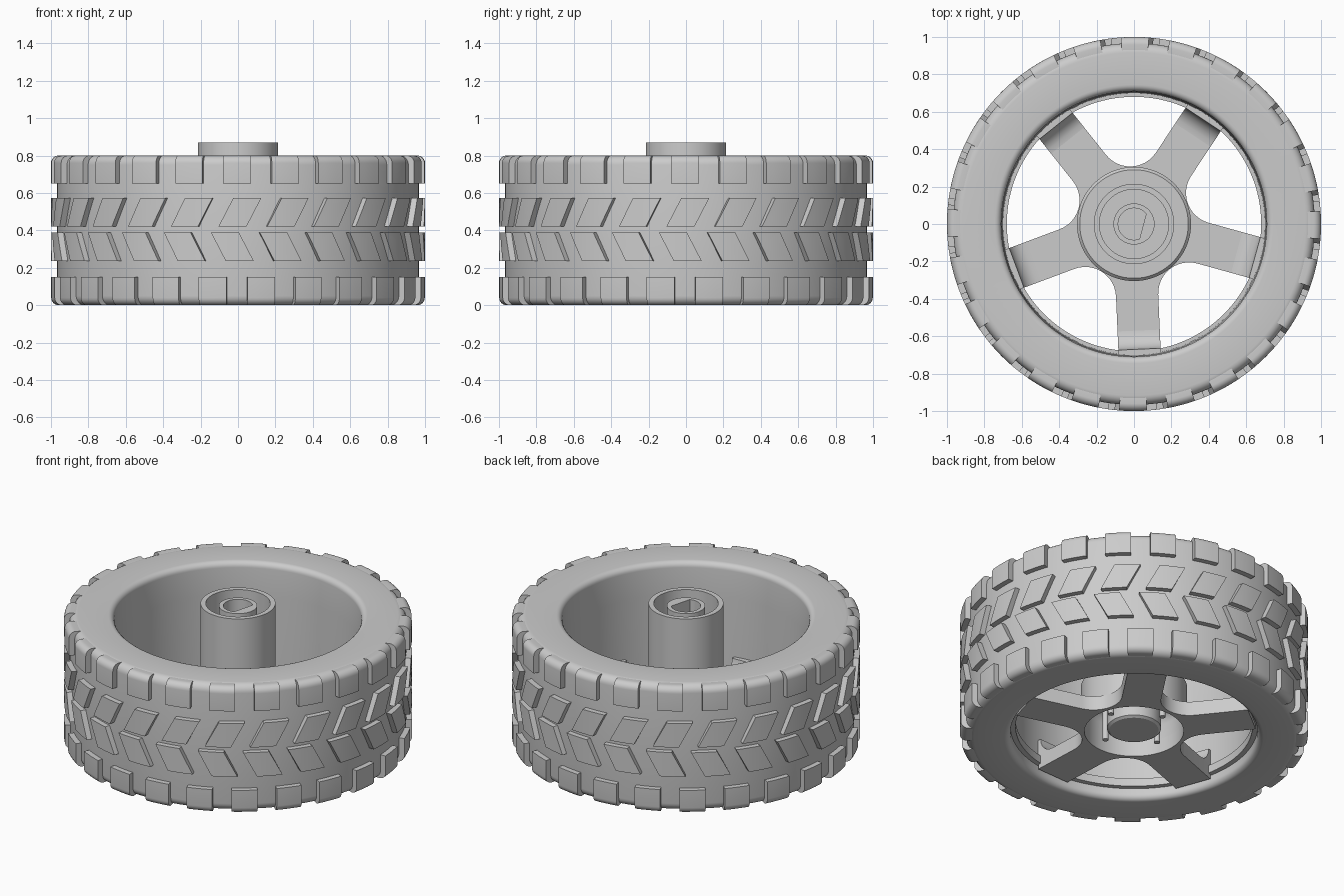
import bpy, bmesh
from math import sin, cos, pi, radians

cube = bpy.data.objects.get("Cube")
if cube:
    bpy.data.objects.remove(cube, do_unlink=True)

GREY = (0.6, 0.6, 0.6, 1)
grey = bpy.data.materials.new("light_grey")
grey.use_nodes = True
grey.diffuse_color = GREY
grey.node_tree.nodes["Principled BSDF"].inputs["Base Color"].default_value = GREY


def finish(obj):
    """Apply the colour and smooth shading with sharp edges kept."""
    obj.data.materials.clear()
    obj.data.materials.append(grey)
    bpy.ops.object.select_all(action="DESELECT")
    obj.select_set(True)
    bpy.context.view_layer.objects.active = obj
    bpy.ops.object.shade_smooth_by_angle(angle=radians(32))
    return obj


def from_bmesh(name, bm):
    bmesh.ops.remove_doubles(bm, verts=bm.verts, dist=1e-5)
    bmesh.ops.recalc_face_normals(bm, faces=bm.faces)
    mesh = bpy.data.meshes.new(name)
    bm.to_mesh(mesh)
    bm.free()
    obj = bpy.data.objects.new(name, mesh)
    bpy.context.collection.objects.link(obj)
    return finish(obj)


def lathe(name, profile, closed, steps=128):
    bm = bmesh.new()
    vs = [bm.verts.new((r, 0, z)) for r, z in profile]
    pairs = list(zip(vs, vs[1:])) + ([(vs[-1], vs[0])] if closed else [])
    edges = [bm.edges.new(p) for p in pairs]
    bmesh.ops.spin(bm, geom=vs + edges, cent=(0, 0, 0), axis=(0, 0, 1),
                   angle=2 * pi, steps=steps)
    return from_bmesh(name, bm)


def plate(name, outlines, z0, z1):
    """Flat shape with holes, extruded between two heights."""
    cu = bpy.data.curves.new(name, "CURVE")
    cu.dimensions, cu.fill_mode = "2D", "BOTH"
    cu.extrude = (z1 - z0) / 2
    for pts in outlines:
        sp = cu.splines.new("POLY")
        sp.points.add(len(pts) - 1)
        for p, (x, y) in zip(sp.points, pts):
            p.co = (x, y, 0, 1)
        sp.use_cyclic_u = True
    obj = bpy.data.objects.new(name, cu)
    bpy.context.collection.objects.link(obj)
    bpy.ops.object.select_all(action="DESELECT")
    obj.select_set(True)
    bpy.context.view_layer.objects.active = obj
    bpy.ops.object.convert(target="MESH")
    obj = bpy.context.view_layer.objects.active
    for v in obj.data.vertices:
        v.co.z += (z0 + z1) / 2
    return finish(obj)


def arc(cx, cz, r, a0, a1, n=6):
    angles = [radians(a0 + (a1 - a0) * i / n) for i in range(n + 1)]
    return [(cx + r * cos(a), cz + r * sin(a)) for a in angles]


# Tyre body with rounded shoulders and rim bore
H = 0.8
lathe("tyre_body",
      arc(0.917, 0.05, 0.05, -90, 0) + arc(0.917, H - 0.05, 0.05, 0, 90)
      + arc(0.745, H - 0.035, 0.035, 90, 180)
      + [(0.705, 0.6), (0.70, 0.12), (0.68, 0.12), (0.68, 0.07), (0.71, 0.07)]
      + arc(0.745, 0.035, 0.035, 180, 270), True)


# Tread blocks: four rings of raised pads
def tread_ring(name, profile, shift, slant, count=24, width=0.15, cuts=4):
    bm = bmesh.new()
    zs = [z for r, z in profile]
    mid = (min(zs) + max(zs)) / 2
    for k in range(count):
        base = -pi / 2 + 2 * pi * k / count + shift
        rings = []
        for i in range(cuts + 1):
            u = width * (i / cuts - 0.5)
            ring = []
            for r, z in profile:
                a = base + u + slant * (z - mid)
                ring.append(bm.verts.new((r * cos(a), r * sin(a), z)))
            rings.append(ring)
        n = len(profile)
        for a, b in zip(rings, rings[1:]):
            for j in range(n):
                bm.faces.new((a[j], a[(j + 1) % n], b[(j + 1) % n], b[j]))
        bm.faces.new(rings[0])
        bm.faces.new(rings[-1])
    return from_bmesh(name, bm)


upper = ([(0.92, 0.65), (1, 0.65)] + arc(0.96, H - 0.04, 0.04, 0, 90)
         + [(0.92, H - 0.003)])
lower = [(r, H - z) for r, z in upper]


def pad(z0, z1):
    return [(0.95, z0)] + [(1.0, z0 + (z1 - z0) * i / 4) for i in range(5)] + [(0.95, z1)]


tread_ring("upper_shoulder_tread", upper, -0.005, 0)
tread_ring("upper_slanted_tread", pad(0.42, 0.573), 0.01, 0.52)
tread_ring("lower_slanted_tread", pad(0.235, 0.388), -0.03, -0.52)
tread_ring("lower_shoulder_tread", lower, 0.125, 0)

# Five spokes blended into the hub by round fillets
HALF, FILLET, TURN = 0.113, 0.165, radians(272.5)
END = 0.69
centre = (HALF + FILLET) / sin(pi / 5)
star = []
for k in range(5):
    a = TURN + k * 2 * pi / 5
    for side in (-1, 1):
        star.append((END * cos(a) - side * HALF * sin(a),
                     END * sin(a) + side * HALF * cos(a)))
    g = a + pi / 5
    for i in range(13):
        t = g + pi + radians(54) * (1 - i / 6)
        star.append((centre * cos(g) + FILLET * cos(t),
                     centre * sin(g) + FILLET * sin(t)))


def circle(r, n=64):
    return [(r * cos(2 * pi * i / n), r * sin(2 * pi * i / n)) for i in range(n)]


plate("spokes", [star, circle(0.285)], 0.04, 0.13)

# Curved feet where the spokes rise into the rim
bm = bmesh.new()
foot = [(0.705, 0.1), (0.57, 0.1)] + arc(0.57, 0.23, 0.1, -90, 0) + [(0.705, 0.23)]
for k in range(5):
    a = TURN + k * 2 * pi / 5
    sides = [[bm.verts.new((r * cos(a) - w * sin(a), r * sin(a) + w * cos(a), z))
              for r, z in foot] for w in (-HALF, HALF)]
    n = len(foot)
    for j in range(n):
        i = (j + 1) % n
        bm.faces.new((sides[0][j], sides[0][i], sides[1][i], sides[1][j]))
    for s in sides:
        bm.faces.new(s)
from_bmesh("spoke_feet", bm)

# Hub: hollow cup below, tall sleeve above
lathe("hub",
      [(0, 0.05), (0.14, 0.05), (0.155, 0.06), (0.155, 0.22)]
      + arc(0.22, 0.22, 0.065, 180, 0)
      + [(0.285, 0.04), (0.305, 0.04), (0.305, 0.33), (0.29, 0.345), (0.215, 0.345),
         (0.215, 0.87), (0.185, 0.87), (0.185, 0.7), (0, 0.7)], False, 96)

# Axle socket with a D-shaped bore
flat = radians(-15)
bore = [(0.085 * cos(flat + radians(t)), 0.085 * sin(flat + radians(t)))
        for t in range(55, 306, 10)]
plate("axle_socket", [circle(0.11), bore], 0.69, 0.855)

# Small pegs inside the hub cup
bm = bmesh.new()
for k in range(4):
    a = radians(11 + 90 * k)
    made = bmesh.ops.create_cone(bm, cap_ends=True, segments=16, radius1=0.018,
                                 radius2=0.018, depth=0.22)
    bmesh.ops.translate(bm, verts=made["verts"],
                        vec=(0.21 * cos(a), 0.21 * sin(a), 0.17))
from_bmesh("hub_pegs", bm)
